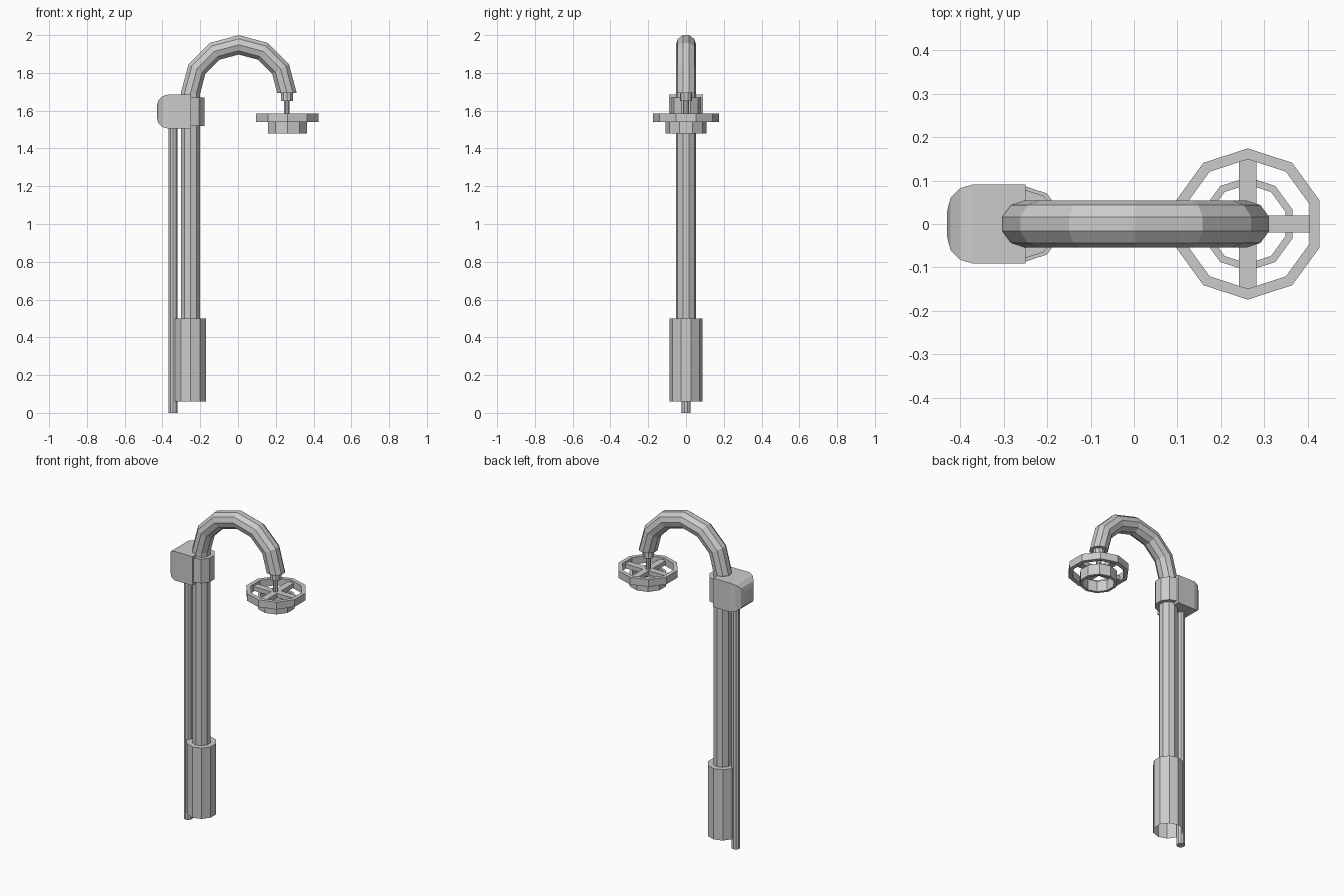
import bpy, bmesh
from math import sin, cos, pi
from mathutils import Vector

if "Cube" in bpy.data.objects:
    bpy.data.objects.remove(bpy.data.objects["Cube"])

SIDES = 10
POLE_X, HEAD_X = -0.2515, 0.262


def finish(name, bm):
    bmesh.ops.recalc_face_normals(bm, faces=bm.faces)
    mesh = bpy.data.meshes.new(name)
    bm.to_mesh(mesh)
    bm.free()
    ob = bpy.data.objects.new(name, mesh)
    bpy.context.collection.objects.link(ob)
    return ob


def ring(center, r, side=Vector((1, 0, 0))):
    # ten-sided loop with corners on the y axis
    return [Vector(center) + side * (r * sin(2 * pi * i / SIDES))
            + Vector((0, r * cos(2 * pi * i / SIDES), 0)) for i in range(SIDES)]


def loft(name, rings, caps=(True, True), closed=False):
    bm = bmesh.new()
    loops = [[bm.verts.new(p) for p in rg] for rg in rings]
    pairs = list(zip(loops, loops[1:])) + ([(loops[-1], loops[0])] if closed else [])
    for a, b in pairs:
        for i in range(SIDES):
            j = (i + 1) % SIDES
            bm.faces.new((a[i], a[j], b[j], b[i]))
    for use, lp in zip(caps, (loops[0], loops[-1])):
        if use and not closed:
            bm.faces.new(lp)
    return finish(name, bm)


def cylinder(name, x, r, z0, z1):
    return loft(name, [ring((x, 0, z0), r), ring((x, 0, z1), r)])


def hoop(name, x, r_in, r_out, z0, z1):
    return loft(name, [ring((x, 0, z), r) for r, z in
                       ((r_in, z0), (r_out, z0), (r_out, z1), (r_in, z1))], closed=True)


def box(name, lo, hi):
    bm = bmesh.new()
    bmesh.ops.create_cube(bm, size=1)
    for v in bm.verts:
        v.co = Vector([(a + b) / 2 + c * (b - a) for a, b, c in zip(lo, hi, v.co)])
    return finish(name, bm)


# Pole running up into the gooseneck arch
path = [ring((POLE_X, 0, 0.49), 0.054)]
for k in range(7):
    a = pi - k * pi / 6
    c = Vector((0.004 + 0.2555 * cos(a), 0, 1.693 + 0.2555 * sin(a)))
    path.append(ring(c, 0.054, Vector((-cos(a), 0, -sin(a)))))
loft("pole_and_arch", path)

# Base sleeve, open underneath
loft("base_sleeve", [ring((POLE_X, 0, 0.06), 0.087), ring((POLE_X, 0, 0.5), 0.087)],
     caps=(False, True))

# Side conduit and pole collar
cylinder("conduit", -0.343, 0.025, 0.0, 1.52)
cylinder("collar", POLE_X - 0.003, 0.08, 1.52, 1.67)

# Junction box with its outer face rounded over
jb = box("junction_box", (-0.43, -0.091, 1.505), (-0.25, 0.091, 1.685))
bm = bmesh.new()
bm.from_mesh(jb.data)
edges = [e for e in bm.edges if all(v.co.x < -0.4 for v in e.verts)]
bmesh.ops.bevel(bm, geom=edges, offset=0.06, offset_type='OFFSET',
                segments=3, profile=0.5, affect='EDGES')
bm.to_mesh(jb.data)
bm.free()

# Hanger nut and stem
cylinder("hanger_nut", HEAD_X - 0.003, 0.033, 1.65, 1.71)
cylinder("hanger_stem", HEAD_X - 0.003, 0.015, 1.555, 1.66)

# Spoked head with two hoops
hoop("outer_hoop", HEAD_X, 0.149, 0.174, 1.54, 1.585)
hoop("inner_hoop", HEAD_X, 0.091, 0.108, 1.478, 1.546)
box("spoke_x", (HEAD_X - 0.15, -0.02, 1.545), (HEAD_X + 0.15, 0.02, 1.572))
box("spoke_y", (HEAD_X - 0.02, -0.155, 1.545), (HEAD_X + 0.02, 0.155, 1.572))
